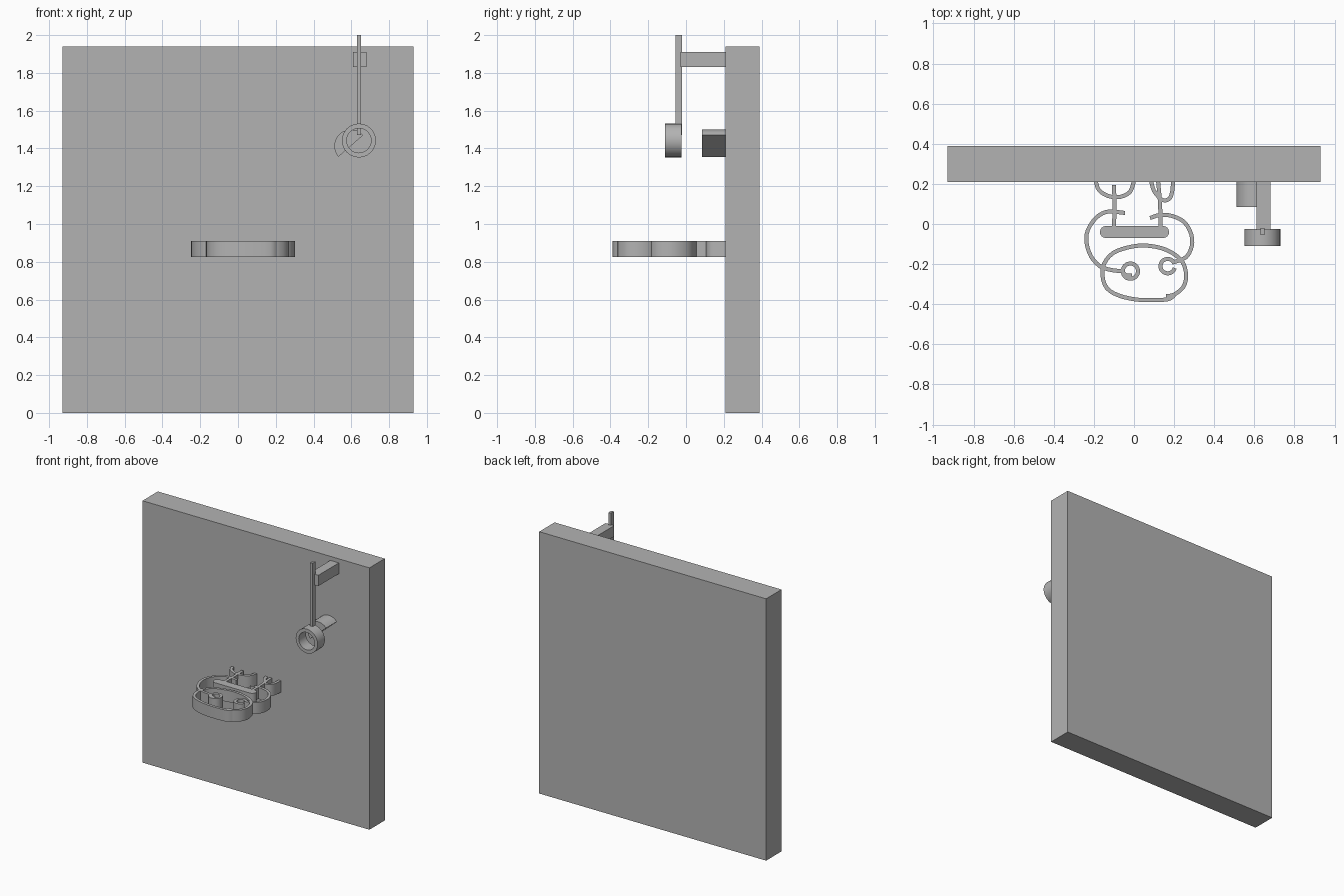
import bpy, bmesh, math
from mathutils import Vector

if "Cube" in bpy.data.objects:
    bpy.data.objects.remove(bpy.data.objects["Cube"])

grey = bpy.data.materials.new("plain grey")
grey.use_nodes = True
colour = (0.45, 0.45, 0.45, 1)
grey.diffuse_color = colour
grey.node_tree.nodes["Principled BSDF"].inputs["Base Color"].default_value = colour


def finish(name, bm, smooth=False):
    bmesh.ops.recalc_face_normals(bm, faces=bm.faces)
    mesh = bpy.data.meshes.new(name)
    bm.to_mesh(mesh)
    bm.free()
    mesh.materials.append(grey)
    ob = bpy.data.objects.new(name, mesh)
    bpy.context.collection.objects.link(ob)
    if smooth:
        bpy.ops.object.select_all(action='DESELECT')
        ob.select_set(True)
        bpy.context.view_layer.objects.active = ob
        bpy.ops.object.shade_smooth_by_angle(angle=math.radians(32))
    return ob


def box(name, low, high):
    bm = bmesh.new()
    bmesh.ops.create_cube(bm, size=1)
    for v in bm.verts:
        v.co = [l + (c + 0.5) * (h - l) for c, l, h in zip(v.co, low, high)]
    return finish(name, bm)


def prism(name, outline, offset):
    """Extrude a flat outline into a solid."""
    bm = bmesh.new()
    face = bm.faces.new([bm.verts.new(p) for p in outline])
    result = bmesh.ops.extrude_face_region(bm, geom=[face], use_keep_orig=True)
    moved = [g for g in result["geom"] if isinstance(g, bmesh.types.BMVert)]
    bmesh.ops.translate(bm, verts=moved, vec=offset)
    return finish(name, bm, True)


def smooth_path(points, steps=3):
    """Round a path through its points."""
    pts = [Vector(p) for p in points]
    ext = [2 * pts[0] - pts[1]] + pts + [2 * pts[-1] - pts[-2]]
    out = []
    for a, b, c, d in zip(ext, ext[1:], ext[2:], ext[3:]):
        for i in range(steps):
            t = i / steps
            out.append(0.5 * (2 * b + (c - a) * t + (2 * a - 5 * b + 4 * c - d) * t**2
                              + (3 * b - a - 3 * c + d) * t**3))
    return out + [pts[-1]]


BOTTOM, TOP = 0.825, 0.91


def ribbon(name, points, width=0.02):
    """Upright strip of constant width following a plan path."""
    path = smooth_path(points)
    bm = bmesh.new()
    rings = []
    for i, p in enumerate(path):
        d = (path[min(i + 1, len(path) - 1)] - path[max(i - 1, 0)]).normalized()
        side = Vector((-d.y, d.x)) * width / 2
        l, r = p + side, p - side
        rings.append([bm.verts.new((q.x, q.y, z)) for q, z in
                      ((l, BOTTOM), (r, BOTTOM), (r, TOP), (l, TOP))])
    for a, b in zip(rings, rings[1:]):
        for i in range(4):
            j = (i + 1) % 4
            bm.faces.new((a[i], a[j], b[j], b[i]))
    bm.faces.new(rings[0])
    bm.faces.new(rings[-1])
    return finish(name, bm, True)


def arc(cx, cy, r, start, end, n):
    angles = [math.radians(start + (end - start) * i / n) for i in range(n + 1)]
    return [(cx + r * math.cos(a), cy + r * math.sin(a)) for a in angles]


# Wall panel
box("wall_panel", (-0.93, 0.21, 0), (0.93, 0.39, 1.94))

# Hanging bracket and rod
box("bracket_arm", (0.61, -0.03, 1.83), (0.68, 0.21, 1.91))
box("hanging_rod", (0.63, -0.055, 1.47), (0.65, -0.02, 2.0))

# Open ring at the end of the rod
bm = bmesh.new()
N = 24
loops = []
for r, y in ((0.09, -0.11), (0.09, -0.025), (0.065, -0.025), (0.065, -0.11)):
    loops.append([bm.verts.new((x, y, z)) for x, z in arc(0.64, 1.442, r, 0, 360, N)[:N]])
for a, b in zip(loops, loops[1:] + loops[:1]):
    for i in range(N):
        j = (i + 1) % N
        bm.faces.new((a[i], a[j], b[j], b[i]))
finish("hanging_ring", bm, True)

# Half-round peg on the wall
prism("half_round_peg", [(x, 0.085, z) for x, z in arc(0.597, 1.413, 0.087, 41, 221, 14)],
      (0, 0.125, 0))

# Face outline of the shelf figure
ribbon("muzzle_outline", [
    (.16, -.36), (.2, -.352), (.245, -.315), (.26, -.26), (.245, -.195), (.2, -.15),
    (.135, -.12), (.05, -.107), (-.03, -.117), (-.105, -.145), (-.15, -.2), (-.157, -.26),
    (-.135, -.32), (-.08, -.355), (0, -.375), (.08, -.38), (.17, -.375), (.2, -.355)])

# Cheek loops, each curling into a nostril
ribbon("right_cheek", [
    (-.045, .055), (-.09, .06), (-.14, .06), (-.19, .03), (-.23, -.03), (-.237, -.09),
    (-.215, -.16), (-.17, -.21), (-.11, -.23), (-.055, -.235)])
ribbon("right_nostril", arc(-.018, -.235, .038, 180, -170, 12) + [(-.04, -.255), (-.01, -.257)])
ribbon("left_cheek", [
    (.08, .03), (.13, .045), (.19, .04), (.25, .01), (.285, -.05), (.288, -.11),
    (.26, -.165), (.2, -.19)])
ribbon("left_nostril", arc(.168, -.21, .036, 20, 345, 12))

# Solid rounded brow bar
brow = arc(.145, -.04, .03, -90, 90, 8) + arc(-.14, -.04, .03, 90, 270, 8)
prism("brow_bar", [(x, y, BOTTOM) for x, y in brow], (0, 0, TOP - BOTTOM))

# Stems and horns reaching back to the wall
ribbon("right_stem", [(-.1, .195), (-.097, .09), (-.1, -.02)])
ribbon("left_stem", [(.12, .215), (.13, .1), (.132, -.02)])
ribbon("right_horn", [(-.19, .21), (-.175, .17), (-.13, .14), (-.07, .135), (-.02, .16), (0, .215)])
ribbon("left_horn", [(.085, .215), (.1, .165), (.14, .12), (.175, .125), (.19, .16), (.195, .215)])
